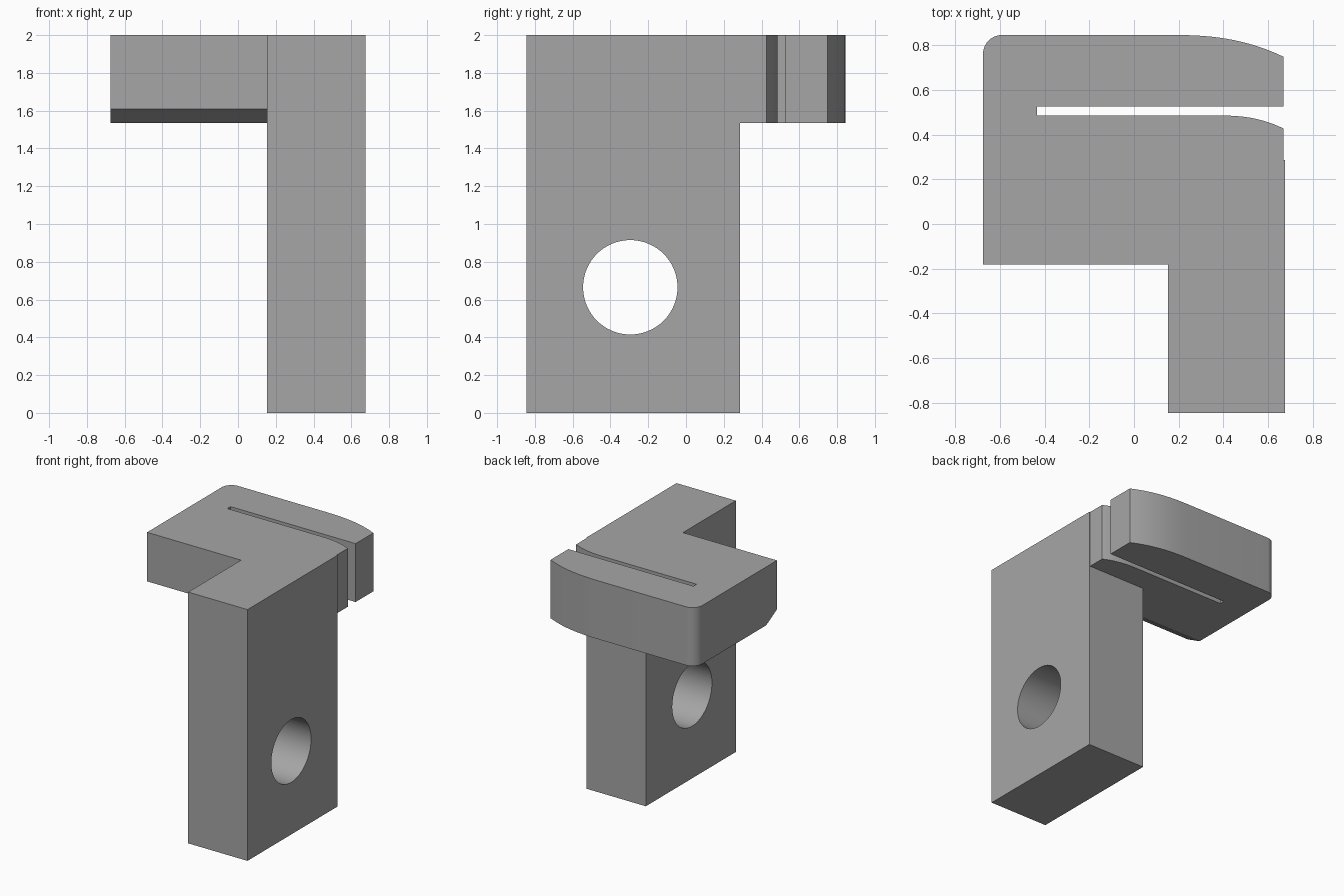
import bpy, bmesh, math
from mathutils import Vector

if "Cube" in bpy.data.objects:
    bpy.data.objects.remove(bpy.data.objects["Cube"])

grey = bpy.data.materials.new("plain grey")
grey.diffuse_color = (0.38, 0.38, 0.38, 1)
grey.use_nodes = True
grey.node_tree.nodes["Principled BSDF"].inputs["Base Color"].default_value = grey.diffuse_color


def prism(name, outline, place, offset):
    """Extrude a closed 2D outline along an offset vector."""
    bm = bmesh.new()
    face = bm.faces.new([bm.verts.new(place(a, b)) for a, b in outline])
    top = bmesh.ops.extrude_face_region(bm, geom=[face])["geom"]
    bmesh.ops.translate(bm, vec=offset,
                        verts=[g for g in top if isinstance(g, bmesh.types.BMVert)])
    bmesh.ops.recalc_face_normals(bm, faces=bm.faces)
    mesh = bpy.data.meshes.new(name)
    bm.to_mesh(mesh)
    bm.free()
    mesh.materials.append(grey)
    obj = bpy.data.objects.new(name, mesh)
    bpy.context.collection.objects.link(obj)
    return obj


def cut(target, cutter):
    """Subtract a cutter, then discard it."""
    mod = target.modifiers.new("cut", 'BOOLEAN')
    mod.operation, mod.solver, mod.object = 'DIFFERENCE', 'EXACT', cutter
    bpy.context.view_layer.objects.active = target
    bpy.ops.object.modifier_apply(modifier=mod.name)
    bpy.data.objects.remove(cutter)


def nose(x0, x1, y0, drop, n=14):
    """Edge that bends progressively away from a straight line."""
    return [(x0 + (x1 - x0) * i / n, y0 - drop * (i / n) ** 2.45) for i in range(n + 1)]


RIGHT, LEFT, INNER = 0.675, -0.675, 0.153
BACK, COL_BACK = 0.845, 0.287
TIP = 0.668

# Upright column with a round cross hole
column = prism("column", [(-0.845, 0), (COL_BACK, 0), (COL_BACK, 2), (-0.845, 2)],
               lambda y, z: (INNER, y, z), Vector((RIGHT - INNER, 0, 0)))
circle = [(-0.295 + 0.25 * math.cos(a), 0.665 + 0.25 * math.sin(a))
          for a in (2 * math.pi * i / 64 for i in range(64))]
cut(column, prism("hole_cutter", circle, lambda y, z: (0, y, z), Vector((1, 0, 0))))

# Slotted head wrapping the column: slot, curved jaw tips, rounded back corner
r = 0.085
corner = [(LEFT + r - r * math.sin(a), BACK - r + r * math.cos(a))
          for a in (math.pi / 2 * i / 10 for i in range(11))]
outline = [(LEFT, -0.18), (INNER, -0.18), (INNER, COL_BACK), (TIP, COL_BACK)]
outline += nose(0.38, TIP, 0.485, 0.058)[::-1]
outline += [(-0.433, 0.485), (-0.433, 0.525), (TIP, 0.525)]
outline += nose(0.17, TIP, BACK, 0.097)[::-1]
outline += corner
head = prism("head", outline, lambda x, y: (x, y, 1.535), Vector((0, 0, 0.465)))

# Sloped lower front edge of the head
wedge = [(-0.18 - 0.136, 1.61 + 0.075), (-0.18 - 0.136, 1.46), (-0.18 + 0.272, 1.46)]
cut(head, prism("wedge_cutter", wedge, lambda y, z: (-1, y, z), Vector((2, 0, 0))))

# Smooth the curves, keep the corners crisp
for obj in (column, head):
    bpy.ops.object.select_all(action='DESELECT')
    obj.select_set(True)
    bpy.context.view_layer.objects.active = obj
    bpy.ops.object.shade_smooth_by_angle(angle=math.radians(25))
